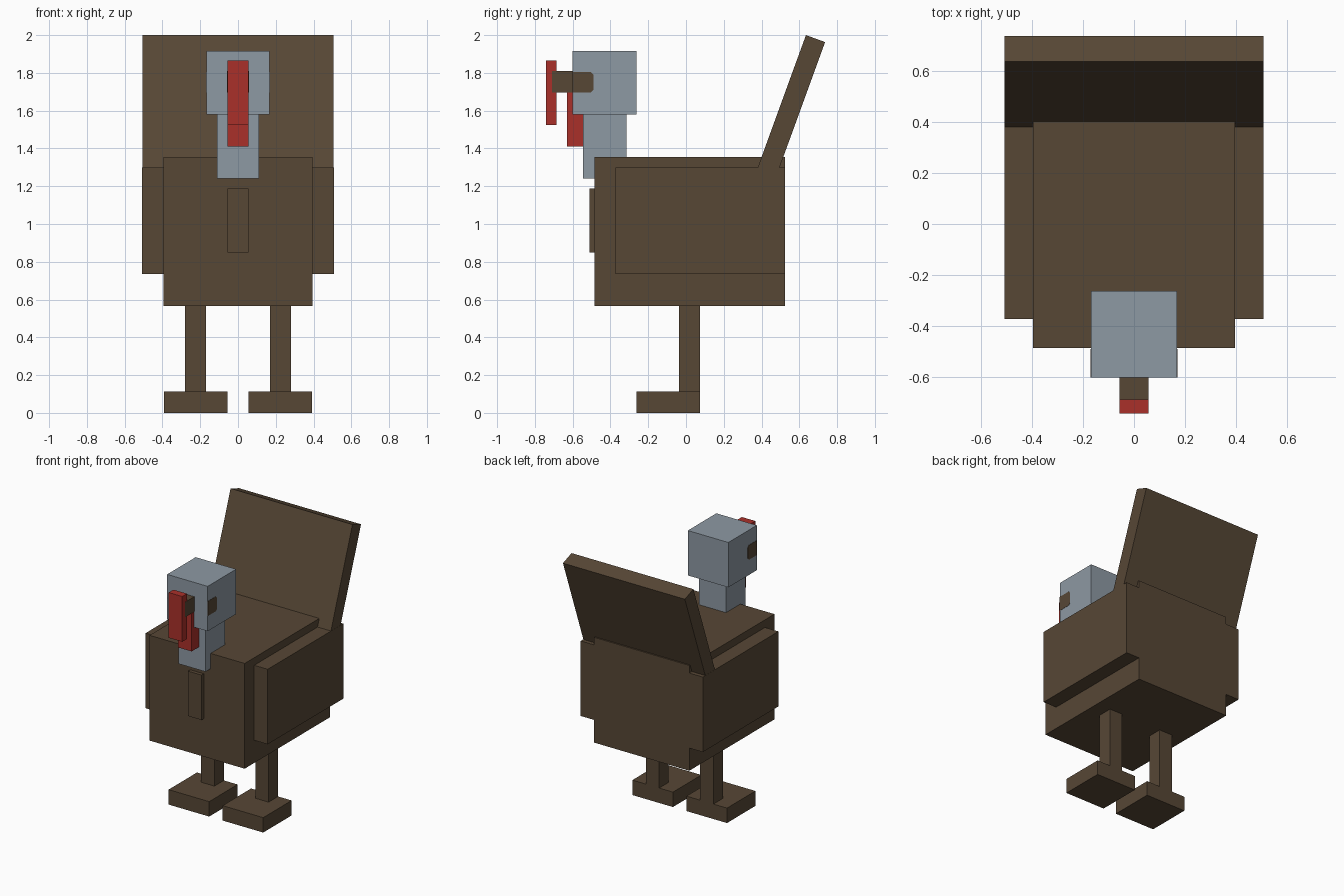
import bpy, bmesh, math
from mathutils import Matrix, Vector

cube = bpy.data.objects.get("Cube")
if cube:
    bpy.data.objects.remove(cube, do_unlink=True)


def material(name, rgb):
    mat = bpy.data.materials.new(name)
    mat.use_nodes = True
    colour = (*rgb, 1)
    mat.diffuse_color = colour
    mat.node_tree.nodes["Principled BSDF"].inputs["Base Color"].default_value = colour
    return mat


brown = material("feather brown", (0.095, 0.063, 0.036))
grey = material("skin grey", (0.27, 0.319, 0.367))
red = material("wattle red", (0.402, 0.03, 0.023))


def finish(name, bm, mat):
    bmesh.ops.recalc_face_normals(bm, faces=bm.faces)
    mesh = bpy.data.meshes.new(name)
    bm.to_mesh(mesh)
    bm.free()
    mesh.materials.append(mat)
    obj = bpy.data.objects.new(name, mesh)
    bpy.context.collection.objects.link(obj)
    return obj


def box(name, x, y, z, mat):
    """Box spanning the given (min, max) ranges."""
    bm = bmesh.new()
    spans = (x, y, z)
    size = [hi - lo for lo, hi in spans]
    centre = Vector([(hi + lo) / 2 for lo, hi in spans])
    bmesh.ops.create_cube(bm, size=1,
                          matrix=Matrix.Translation(centre) @ Matrix.Diagonal((*size, 1)))
    return finish(name, bm, mat)


def centred(name, half, y, z, mat):
    return box(name, (-half, half), y, z, mat)


# Body and breast tuft
centred("body", 0.395, (-0.485, 0.525), (0.565, 1.355), brown)
centred("breast_tuft", 0.056, (-0.512, -0.48), (0.85, 1.187), brown)

# Neck, head and face
centred("neck", 0.112, (-0.545, -0.315), (1.24, 1.585), grey)
centred("head", 0.168, (-0.6, -0.262), (1.58, 1.917), grey)
centred("beak", 0.057, (-0.71, -0.59), (1.697, 1.81), brown)
centred("snood", 0.056, (-0.742, -0.686), (1.525, 1.865), red)
centred("wattle", 0.056, (-0.63, -0.54), (1.41, 1.695), red)

# Wings, legs, feet and eyes on both sides
for side, s in (("left", 1), ("right", -1)):
    def paired(name, x, y, z):
        box(f"{side}_{name}", sorted((s * x[0], s * x[1])), y, z, brown)

    paired("wing", (0.39, 0.507), (-0.372, 0.525), (0.735, 1.298))
    paired("leg", (0.17, 0.28), (-0.037, 0.075), (0.11, 0.57))
    paired("foot", (0.056, 0.393), (-0.262, 0.075), (0, 0.112))

    # Thin eye plate with clipped corners
    bm = bmesh.new()
    y0, y1, z0, z1, c = -0.6, -0.49, 1.695, 1.805, 0.015
    outline = [(y0, z0), (y1 - c, z0), (y1, z0 + c), (y1, z1 - c), (y1 - c, z1), (y0, z1)]
    face = bm.faces.new([bm.verts.new((s * 0.166, y, z)) for y, z in outline])
    out = bmesh.ops.extrude_face_region(bm, geom=[face])["geom"]
    bmesh.ops.translate(bm, vec=(s * 0.004, 0, 0),
                        verts=[v for v in out if isinstance(v, bmesh.types.BMVert)])
    finish(f"{side}_eye", bm, brown)

# Tail fan leaning backwards, hinged at its top front edge
tail = centred("tail_fan", 0.506, (0, 0.108), (-0.787, 0), brown)
tail.data.transform(Matrix.Translation((0, 0.635, 2)) @ Matrix.Rotation(math.radians(-20), 4, "X"))
